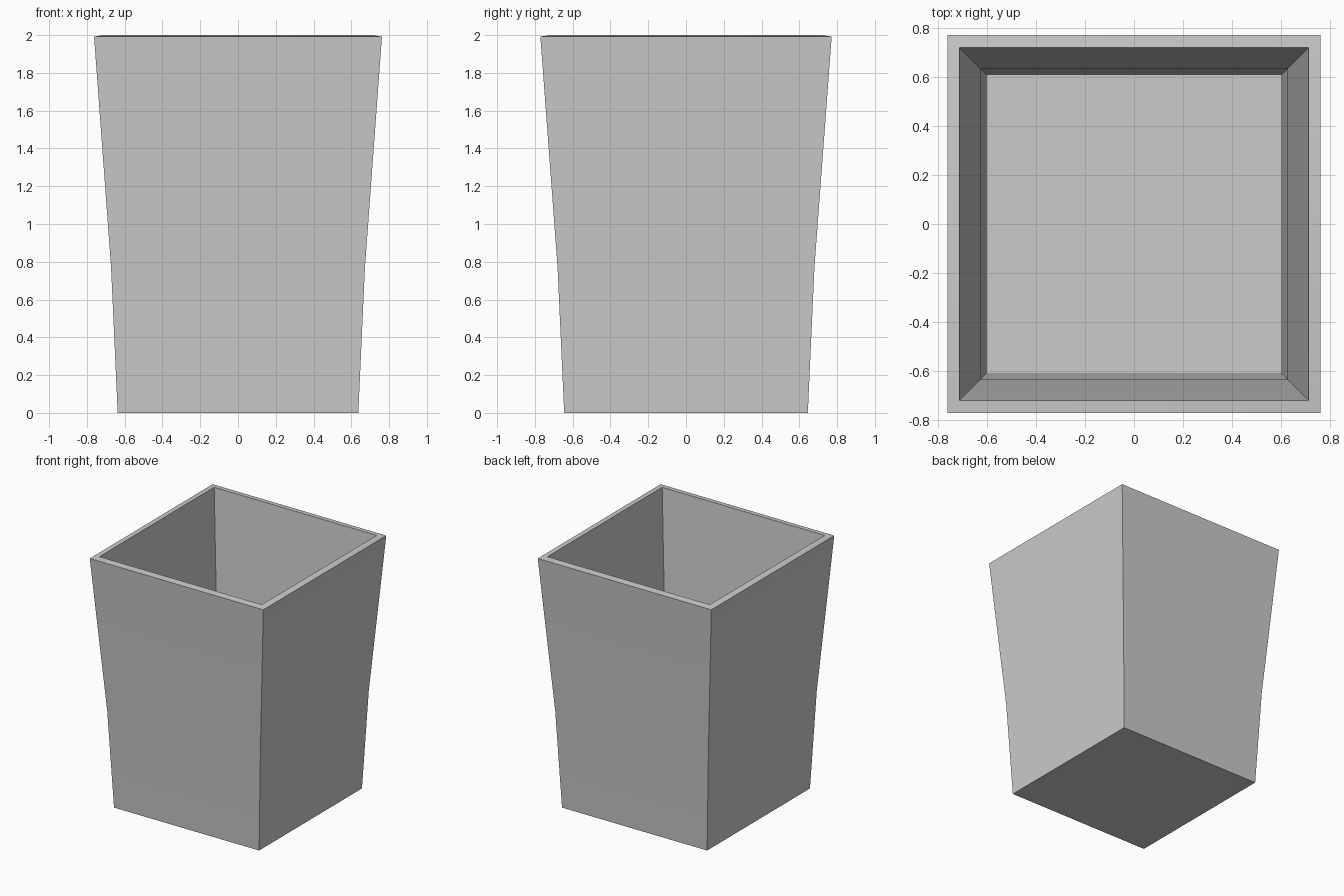
import bpy
import bmesh

cube = bpy.data.objects.get("Cube")
if cube:
    bpy.data.objects.remove(cube, do_unlink=True)

# Single pale grey material
grey = bpy.data.materials.new("pale_grey")
grey.use_nodes = True
colour = (0.6, 0.6, 0.6, 1.0)
grey.diffuse_color = colour
grey.node_tree.nodes["Principled BSDF"].inputs["Base Color"].default_value = colour

# Square cross-sections (half x, half y, z): up the outside, over the rim, down the inside
SECTIONS = [
    (0.637, 0.645, 0.0),
    (0.672, 0.680, 0.77),
    (0.762, 0.771, 1.992),
    (0.713, 0.720, 2.0),
    (0.627, 0.635, 0.775),
    (0.600, 0.608, 0.042),
]
CORNERS = [(-1, -1), (1, -1), (1, 1), (-1, 1)]

bm = bmesh.new()
rings = [[bm.verts.new((sx * hx, sy * hy, z)) for sx, sy in CORNERS]
         for hx, hy, z in SECTIONS]

# Walls and rim
for low, high in zip(rings, rings[1:]):
    for i in range(4):
        j = (i + 1) % 4
        bm.faces.new((low[i], low[j], high[j], high[i]))

# Underside and inner floor
bm.faces.new(rings[0][::-1])
bm.faces.new(rings[-1])
bmesh.ops.recalc_face_normals(bm, faces=bm.faces)

mesh = bpy.data.meshes.new("planter_box")
bm.to_mesh(mesh)
bm.free()
mesh.materials.append(grey)
planter = bpy.data.objects.new("planter_box", mesh)
bpy.context.collection.objects.link(planter)

# Soft shading across the slight bend in the walls, crisp corners
bpy.context.view_layer.objects.active = planter
planter.select_set(True)
bpy.ops.object.shade_smooth_by_angle(angle=0.5)
